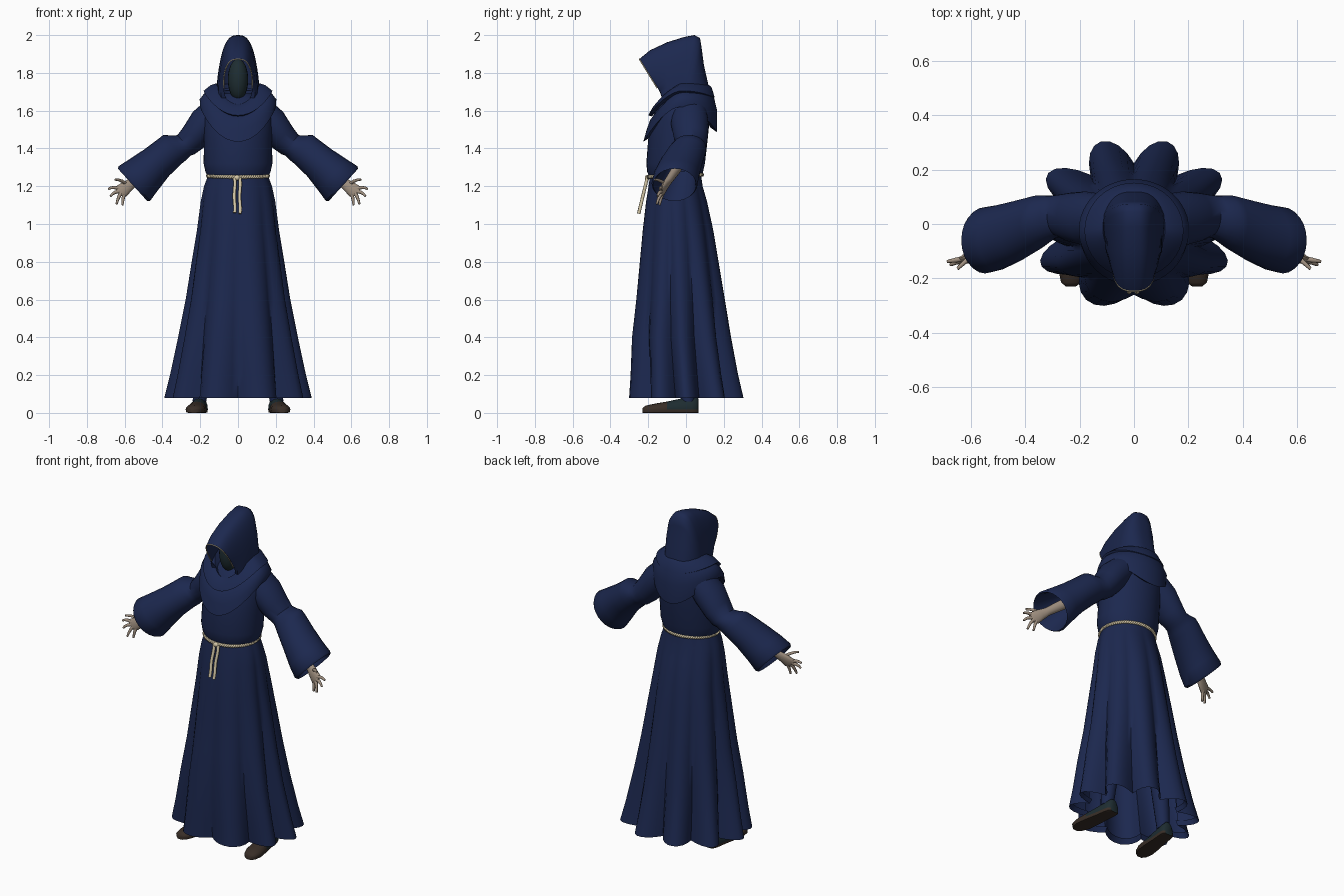
import bpy, bmesh
from math import sin, cos, pi, radians
from mathutils import Vector

if "Cube" in bpy.data.objects:
    bpy.data.objects.remove(bpy.data.objects["Cube"], do_unlink=True)


def material(name, rgb):
    m = bpy.data.materials.new(name)
    m.use_nodes = True
    color = (*rgb, 1)
    m.diffuse_color = color
    bsdf = m.node_tree.nodes["Principled BSDF"]
    bsdf.inputs["Base Color"].default_value = color
    bsdf.inputs["Roughness"].default_value = 0.9
    return m


NAVY = material("navy cloth", (0.0115, 0.021, 0.078))
ROPE = material("beige rope", (0.66, 0.57, 0.38))
SKIN = material("pale skin", (0.34, 0.27, 0.21))
TEAL = material("dark teal", (0.013, 0.026, 0.031))
BROWN = material("dark brown leather", (0.04, 0.027, 0.02))


def finish(name, bm, mats, angle=50):
    bmesh.ops.recalc_face_normals(bm, faces=bm.faces)
    mesh = bpy.data.meshes.new(name)
    bm.to_mesh(mesh)
    bm.free()
    for m in mats:
        mesh.materials.append(m)
    for p in mesh.polygons:
        p.use_smooth = True
    mesh.set_sharp_from_angle(angle=radians(angle))
    ob = bpy.data.objects.new(name, mesh)
    bpy.context.collection.objects.link(ob)
    return ob


def loft(name, rings, mats, closed=True, caps=False, angle=50):
    """Skin a list of point rings."""
    bm = bmesh.new()
    rows = [[bm.verts.new(p) for p in ring] for ring in rings]
    n = len(rows[0])
    for a, b in zip(rows, rows[1:]):
        for i in range(n if closed else n - 1):
            j = (i + 1) % n
            bm.faces.new((a[i], a[j], b[j], b[i]))
    if caps:
        bm.faces.new(rows[0])
        bm.faces.new(rows[-1])
    return finish(name, bm, mats, angle)


def strand(name, pts, radius, mat, closed=False, taper=1.0):
    """Round cord along points, thinning towards the end."""
    cu = bpy.data.curves.new(name, "CURVE")
    cu.dimensions = "3D"
    cu.bevel_depth = radius
    cu.bevel_resolution = 2
    cu.use_fill_caps = True
    sp = cu.splines.new("POLY")
    sp.points.add(len(pts) - 1)
    for i, p in enumerate(pts):
        sp.points[i].co = (*p, 1)
        sp.points[i].radius = 1 + (taper - 1) * i / (len(pts) - 1)
    sp.use_cyclic_u = closed
    sp.use_smooth = True
    cu.materials.append(mat)
    ob = bpy.data.objects.new(name, cu)
    bpy.context.collection.objects.link(ob)


def ball(name, center, size, mat):
    bm = bmesh.new()
    bmesh.ops.create_uvsphere(bm, u_segments=20, v_segments=12, radius=1)
    for v in bm.verts:
        v.co = Vector(center) + v.co * Vector(size)
    finish(name, bm, [mat])


def oval(rx, front, back, side_z, front_z=None, back_z=None, fold=0, n=80):
    """Oval ring; height may differ by side, pleats are broader in front."""
    fz = side_z if front_z is None else front_z
    bz = side_z if back_z is None else back_z
    cy, ry = (front + back) / 2, (back - front) / 2
    pts = []
    for i in range(n):
        t = 2 * pi * i / n
        depth = fold * (1 + 0.25 * min(0, sin(t)))
        k = 1 - depth * (1 - abs(cos(5 * t)))
        if sin(t) < 0:
            t -= 0.12 * sin(2 * t)
        s = sin(t)
        z = side_z + ((fz - side_z) * abs(s) ** 1.7 if s < 0 else (bz - side_z) * s ** 2.2)
        pts.append((rx * k * cos(t), cy + ry * k * s, z))
    return pts


# Skirt with ten pleats that deepen towards the hem
skirt = [(0.37, -0.30, 0.30, 0.11, 0.3), (0.39, -0.32, 0.32, 0.08, 0.3),
         (0.36, -0.31, 0.29, 0.2, 0.25), (0.317, -0.30, 0.25, 0.4, 0.19),
         (0.277, -0.275, 0.215, 0.6, 0.14), (0.245, -0.253, 0.18, 0.8, 0.1),
         (0.217, -0.235, 0.15, 0.97, 0.07), (0.197, -0.215, 0.115, 1.12, 0.04),
         (0.18, -0.2, 0.09, 1.2, 0.02), (0.157, -0.19, 0.08, 1.26, 0)]
loft("skirt", [oval(r, f, b, z, fold=d) for r, f, b, z, d in skirt], [NAVY], angle=60)

# Torso, bloused over the belt
torso = [(0.155, -0.19, 0.08, 1.24), (0.172, -0.205, 0.09, 1.275), (0.182, -0.21, 0.1, 1.32),
         (0.18, -0.2, 0.115, 1.45), (0.185, -0.185, 0.125, 1.55), (0.18, -0.15, 0.125, 1.62),
         (0.13, -0.11, 0.11, 1.67), (0.08, -0.08, 0.08, 1.69)]
loft("torso", [oval(*r, n=40) for r in torso], [NAVY])

# Cowl draped over the shoulders to a point behind, plus the inner collar roll
cowl = [(0.1, -0.11, 0.1, 1.7, 1.6, 1.71), (0.14, -0.15, 0.12, 1.715, 1.59, 1.73),
        (0.18, -0.19, 0.148, 1.69, 1.55, 1.67), (0.203, -0.208, 0.165, 1.66, 1.5, 1.6),
        (0.2, -0.226, 0.165, 1.62, 1.435, 1.485), (0.18, -0.19, 0.13, 1.64, 1.46, 1.51)]
loft("cowl", [oval(*r, n=48) for r in cowl], [NAVY])
roll = [(0.09, -0.115, 0.09, 1.71, 1.61, 1.72), (0.115, -0.145, 0.115, 1.745, 1.635, 1.74),
        (0.145, -0.178, 0.135, 1.735, 1.615, 1.725), (0.182, -0.2, 0.152, 1.705, 1.575, 1.67),
        (0.165, -0.18, 0.13, 1.69, 1.57, 1.66)]
loft("collar_roll", [oval(*r, n=48) for r in roll], [NAVY])

# Hood: arches fanned from the brim, which curls in under the chin, to the back
arches = [(-0.245, 1.875, -0.168, 1.75, 0.078, 65), (-0.19, 1.92, -0.14, 1.72, 0.09, 50),
          (-0.1, 1.962, -0.1, 1.67, 0.104, 30), (-0.01, 1.99, -0.05, 1.62, 0.113, 5),
          (0.045, 2.0, -0.03, 1.6, 0.116, 0), (0.074, 1.985, -0.02, 1.6, 0.118, 0),
          (0.083, 1.93, 0, 1.6, 0.118, 0), (0.095, 1.84, 0, 1.6, 0.118, 0),
          (0.12, 1.73, 0, 1.6, 0.118, 0), (0.125, 1.65, 0, 1.6, 0.118, 0)]


def arch(y, z, by, bz, w, curl, n=36):
    pts = []
    for i in range(n + 1):
        a = radians(-curl + (180 + 2 * curl) * i / n)
        c, s = cos(a), sin(a)
        x = w * abs(c) ** 0.72 * (1 if c > 0 else -1)
        pts.append((x, by + (y - by) * s, bz + (z - bz) * s))
    return pts


loft("hood", [arch(*a) for a in arches], [NAVY], closed=False, angle=55)
trim = [(0.97 * x, y - 0.002, z - 0.002) for x, y, z in arch(*arches[0])]
strand("hood_trim", trim[6:-6], 0.003, ROPE)
ball("shadowed_face", (0, -0.085, 1.765), (0.054, 0.06, 0.11), TEAL)

# Rope belt of two twisted strands, with knot and hanging ends
for k in range(2):
    loop = []
    for i in range(240):
        t = 2 * pi * i / 240
        a = 40 * t + pi * k
        grow = 0.004 * cos(a)
        loop.append(((0.16 + grow) * cos(t), -0.057 + (0.143 + grow) * sin(t),
                     1.255 + 0.006 * sin(t) + 0.005 * sin(a)))
    strand("belt_strand", loop, 0.006, ROPE, closed=True)
ball("belt_knot", (-0.005, -0.206, 1.245), (0.018, 0.012, 0.014), ROPE)
for x, low in ((-0.018, 1.06), (0.01, 1.055)):
    pts = [(x + 0.002 * sin(9 * u), -0.205 - 0.045 * u, 1.245 + (low - 1.245) * u)
           for u in [i / 10 for i in range(11)]]
    strand("belt_end", pts, 0.009, ROPE)

# Arm sections: x, y, z, radius across, radius in depth
sleeve = [(0.11, 0.02, 1.6, 0.08, 0.09), (0.18, 0.02, 1.53, 0.087, 0.1),
          (0.235, 0.025, 1.46, 0.077, 0.09), (0.275, 0.03, 1.42, 0.068, 0.078),
          (0.3, 0.025, 1.415, 0.072, 0.08), (0.335, 0.015, 1.405, 0.09, 0.09),
          (0.36, 0.005, 1.385, 0.09, 0.1), (0.43, -0.025, 1.325, 0.096, 0.112),
          (0.5, -0.05, 1.26, 0.112, 0.12), (0.548, -0.06, 1.215, 0.124, 0.122),
          (0.558, -0.06, 1.207, 0.116, 0.114), (0.54, -0.055, 1.22, 0.105, 0.105),
          (0.42, -0.02, 1.33, 0.07, 0.075)]
hand = [(0.46, -0.05, 1.29, 0.03, 0.027), (0.55, -0.095, 1.225, 0.024, 0.021),
        (0.585, -0.112, 1.2, 0.032, 0.018), (0.615, -0.125, 1.175, 0.038, 0.015),
        (0.63, -0.132, 1.165, 0.03, 0.008)]
fingers = [((0.64, -0.13, 1.19), (0.687, -0.138, 1.185)), ((0.64, -0.135, 1.17), (0.675, -0.15, 1.147)),
           ((0.625, -0.135, 1.155), (0.643, -0.155, 1.105)), ((0.605, -0.128, 1.15), (0.612, -0.14, 1.1)),
           ((0.595, -0.115, 1.215), (0.65, -0.165, 1.235))]
across = Vector((0.67, 0, 0.74))


def limb(sections, side, n=24):
    rings = []
    for x, y, z, r, d in sections:
        ring = [Vector((x, y, z)) + across * r * cos(2 * pi * i / n)
                + Vector((0, d * sin(2 * pi * i / n), 0)) for i in range(n)]
        rings.append([(side * p.x, p.y, p.z) for p in ring])
    return rings


# Shoe sections: y, half width, top height
shoe = [(-0.23, 0.018, 0.025), (-0.215, 0.038, 0.038), (-0.17, 0.052, 0.048), (-0.1, 0.05, 0.06),
        (-0.03, 0.044, 0.075), (0.03, 0.042, 0.085), (0.055, 0.038, 0.085), (0.065, 0.025, 0.075)]


def shoe_ring(y, w, h, side, n=16):
    ring = []
    for i in range(n):
        c, s = cos(2 * pi * i / n), sin(2 * pi * i / n)
        z = 0.018 + (h - 0.018) * s if s > 0 else max(0, 0.018 + 0.04 * s)
        ring.append((side * (0.205 - 0.12 * y + w * c), y, z))
    return ring


for side, label in ((1, "left"), (-1, "right")):
    loft(label + "_sleeve", limb(sleeve, side), [NAVY], angle=45)
    loft(label + "_hand", limb(hand, side, 14), [SKIN], caps=True)
    for a, b in fingers:
        a, b = Vector(a), Vector(b)
        pts = [a + (b - a) * u + Vector((0, 0, 0.006 * sin(pi * u))) for u in (-0.3, 0.3, 0.7, 1)]
        strand(label + "_finger", [(side * p.x, p.y, p.z) for p in pts], 0.0105, SKIN, taper=0.55)

    # Shoes: brown sole and toe, teal upper
    ob = loft(label + "_shoe", [shoe_ring(*s, side) for s in shoe], [TEAL, BROWN], caps=True)
    for p in ob.data.polygons:
        p.material_index = int(p.center.z < 0.022 or p.center.y < -0.13)
    leg = [[(side * (0.205 - 0.1 * (z - 0.05)) + r * cos(pi * i / 8), 0.01 + r * sin(pi * i / 8), z)
            for i in range(16)] for z, r in ((0.06, 0.036), (0.3, 0.05), (0.7, 0.06))]
    loft(label + "_leg", leg, [NAVY], caps=True)
